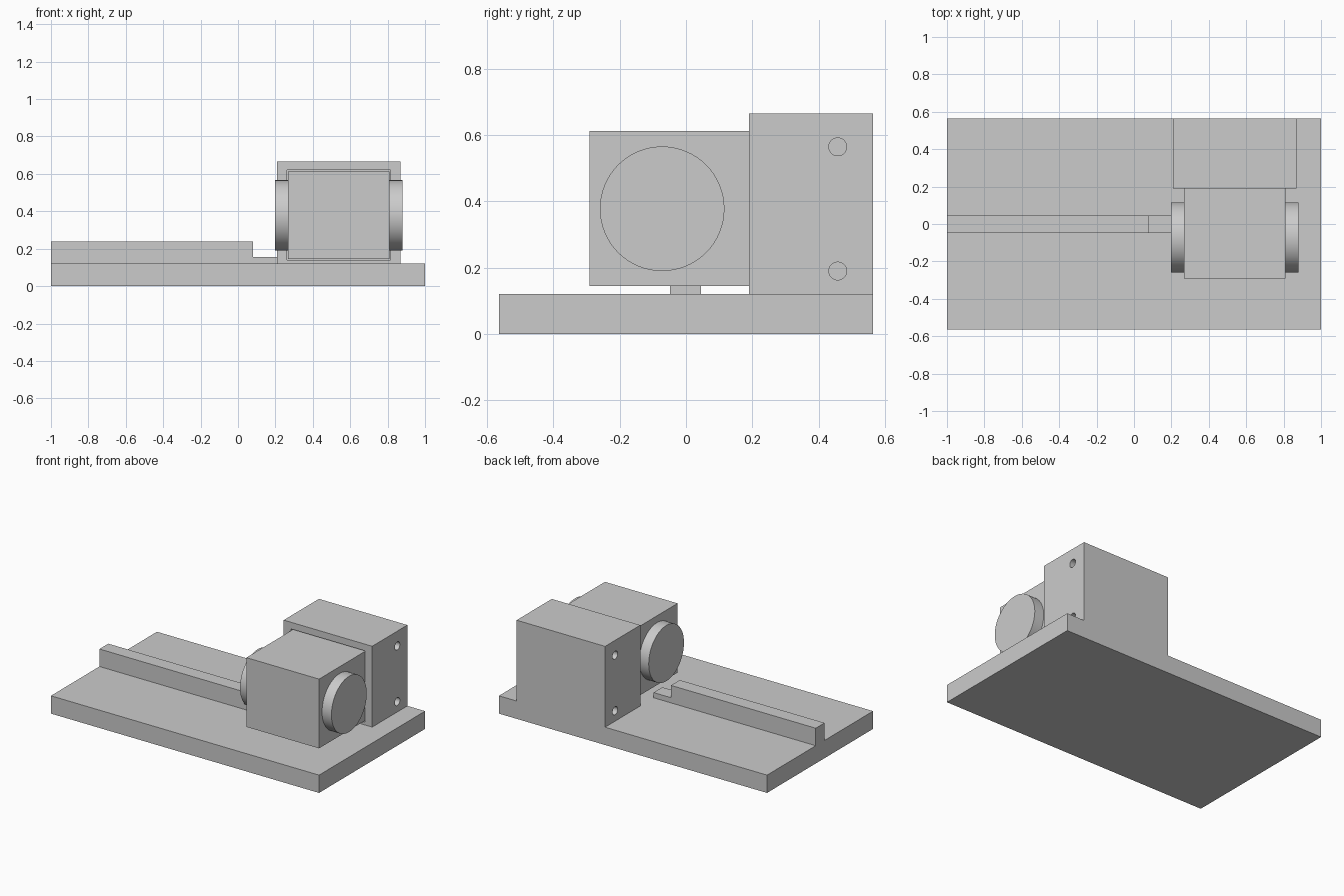
import bpy
import math

old = bpy.data.objects.get("Cube")
if old:
    bpy.data.objects.remove(old, do_unlink=True)

grey = bpy.data.materials.new("light_grey")
grey.use_nodes = True
COLOR = (0.6, 0.6, 0.6, 1)
grey.diffuse_color = COLOR
grey.node_tree.nodes["Principled BSDF"].inputs["Base Color"].default_value = COLOR


def box(name, x0, x1, y0, y1, z0, z1):
    bpy.ops.mesh.primitive_cube_add(
        size=1, location=((x0 + x1) / 2, (y0 + y1) / 2, (z0 + z1) / 2))
    ob = bpy.context.object
    ob.name = name
    ob.scale = (x1 - x0, y1 - y0, z1 - z0)
    bpy.ops.object.transform_apply(location=False, rotation=False, scale=True)
    ob.data.materials.append(grey)
    return ob


def disc(name, x0, x1, y, z, radius, sides):
    """Cylinder lying along x."""
    bpy.ops.mesh.primitive_cylinder_add(
        vertices=sides, radius=radius, depth=x1 - x0,
        location=((x0 + x1) / 2, y, z), rotation=(0, math.pi / 2, 0))
    ob = bpy.context.object
    ob.name = name
    ob.data.materials.append(grey)
    bpy.ops.object.shade_smooth_by_angle(angle=math.radians(30))
    return ob


def cut(target, cutter):
    mod = target.modifiers.new("cut", "BOOLEAN")
    mod.operation = "DIFFERENCE"
    mod.solver = "EXACT"
    mod.object = cutter
    bpy.ops.object.select_all(action="DESELECT")
    bpy.context.view_layer.objects.active = target
    target.select_set(True)
    bpy.ops.object.modifier_apply(modifier=mod.name)
    bpy.data.objects.remove(cutter, do_unlink=True)


# Base plate
box("base_plate", -1, 1, -0.565, 0.565, 0, 0.12)

# Guide rail with a lowered end
rail = box("guide_rail", -1, 0.21, -0.048, 0.046, 0.12, 0.238)
cut(rail, box("rail_step_cutter", 0.08, 0.3, -0.1, 0.1, 0.155, 0.3))

# Housing block with a front pocket and screw holes through its side walls
housing = box("housing_block", 0.208, 0.868, 0.19, 0.565, 0.12, 0.665)
cut(housing, box("pocket_cutter", 0.261, 0.815, 0.1, 0.52, 0.139, 0.62))
for z in (0.19, 0.565):
    cut(housing, disc("hole_cutter", 0.1, 1, 0.458, z, 0.027, 32))
housing.select_set(True)
bpy.context.view_layer.objects.active = housing
bpy.ops.object.shade_smooth_by_angle(angle=math.radians(30))

# Sliding body seated in the pocket
box("slide_body", 0.267, 0.809, -0.292, 0.51, 0.145, 0.612)

# Round end discs on both sides of the body
disc("right_disc", 0.197, 0.267, -0.072, 0.378, 0.188, 64)
disc("left_disc", 0.809, 0.879, -0.072, 0.378, 0.188, 64)
